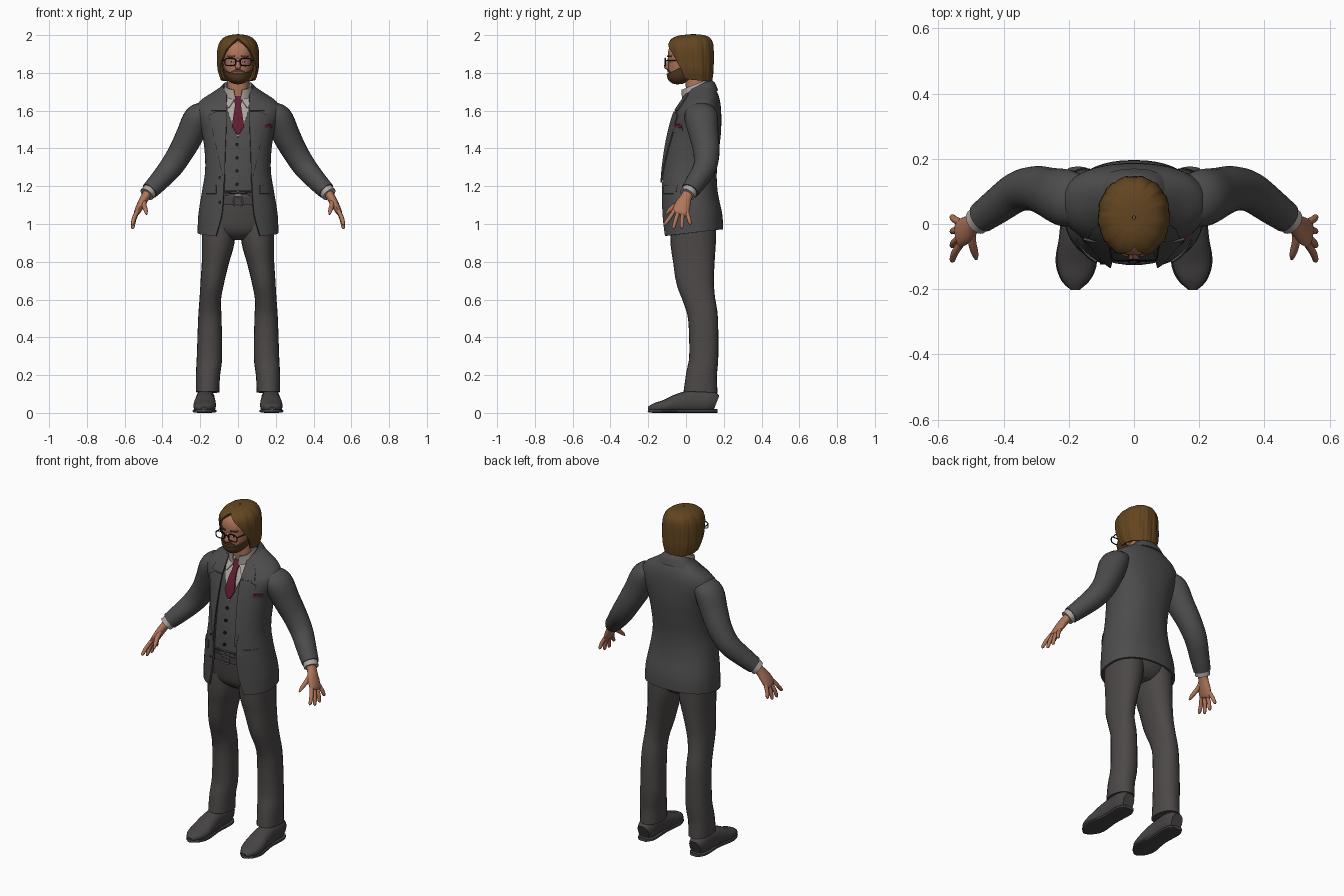
import bpy, bmesh
from math import sin, cos, pi, asin, copysign, radians
from mathutils import Vector
from mathutils.bvhtree import BVHTree

if "Cube" in bpy.data.objects:
    bpy.data.objects.remove(bpy.data.objects["Cube"])


def colour(name, r, g, b):
    m = bpy.data.materials.new(name)
    m.use_nodes = True
    m.diffuse_color = (r, g, b, 1)
    node = next(n for n in m.node_tree.nodes if n.type == "BSDF_PRINCIPLED")
    node.inputs["Base Color"].default_value = (r, g, b, 1)
    node.inputs["Roughness"].default_value = 0.8
    return m


SUIT = colour("charcoal wool", .075, .072, .073)
TROUSER = colour("warm charcoal", .072, .065, .063)
SHOE = colour("dark leather", .062, .058, .057)
SHIRT = colour("shirt grey", .42, .38, .36)
TIE = colour("burgundy silk", .12, .012, .03)
SKIN = colour("skin", .43, .18, .105)
HAIR = colour("brown hair", .125, .06, .015)
BEARD = colour("dark brown beard", .09, .045, .018)
BLACK = colour("black", .012, .012, .012)
METAL = colour("buckle metal", .3, .29, .28)


def power(v, e):
    return copysign(abs(v) ** e, v)


def smooth(rows, k=4):
    """Catmull-Rom interpolation of tuples."""
    out, last = [], len(rows) - 1
    for i in range(last):
        quad = (rows[max(i - 1, 0)], rows[i], rows[i + 1], rows[min(i + 2, last)])
        for s in range(k):
            t = s / k
            out.append([b + t * (c - a + t * (2*a - 5*b + 4*c - d + t * (3*(b - c) + d - a))) / 2
                        for a, b, c, d in zip(*quad)])
    return out + [rows[-1]]


def skin_rings(rings, cap):
    bm = bmesh.new()
    grid = [[bm.verts.new(p) for p in ring] for ring in rings]
    for lo, hi in zip(grid, grid[1:]):
        for j in range(len(lo) - 1):
            bm.faces.new((lo[j], lo[j + 1], hi[j + 1], hi[j]))
    if cap:
        bm.faces.new(grid[0][:-1])
        bm.faces.new(grid[-1][:-1])
    bmesh.ops.remove_doubles(bm, verts=bm.verts, dist=.0001)
    bmesh.ops.recalc_face_normals(bm, faces=bm.faces)
    return bm


def build(name, rings, mat, cap=True, thick=0, mirror=False):
    """Skin rings of points into an object; returns its surface for projection."""
    bm = skin_rings(rings, cap)
    form = BVHTree.FromBMesh(bm)
    me = bpy.data.meshes.new(name)
    bm.to_mesh(me)
    bm.free()
    me.materials.append(mat)
    me.polygons.foreach_set("use_smooth", [True] * len(me.polygons))
    ob = bpy.data.objects.new(name, me)
    bpy.context.collection.objects.link(ob)
    if thick:
        mod = ob.modifiers.new("thickness", "SOLIDIFY")
        mod.thickness, mod.offset = thick, 0
    if mirror:
        ob.modifiers.new("mirror", "MIRROR")
    split = ob.modifiers.new("sharp edges", "EDGE_SPLIT")
    split.split_angle = radians(45)
    return form


def sheath(rows, n=48, p=2.3, front=False, ridge=0):
    """Rings from (z front, z back, half width, y front, y back, gap or arc)."""
    rings = []
    for k, (zf, zb, a, yf, yb, gap) in enumerate(smooth(rows)):
        c, b = (yf + yb) / 2, (yb - yf) / 2
        start = -gap if front else asin(min(1, max(0, gap) / a) ** (p / 2))
        end = gap if front else 2 * pi - start
        ring = []
        for i in range(n + 1):
            t = start + (end - start) * i / n
            w = 1 + ridge * (sin(13 * t + k * .12) + .6 * sin(29 * t - k * .15))
            x, y = a * w * power(sin(t), 2 / p), c - b * w * power(cos(t), 2 / p)
            ring.append((x, y, zf + (zb - zf) * (y - yf) / (yb - yf)))
        rings.append(ring)
    return rings


def tube(name, path, mat, mirror=False, ref=(0, 1, 0), n=16, p=2, k=4):
    """Sweep an oval along (x, y, z, radius, radius)."""
    pts = smooth(path, k)
    rings = []
    for i, (x, y, z, r, s) in enumerate(pts):
        tan = Vector(pts[min(i + 1, len(pts) - 1)][:3]) - Vector(pts[max(i - 1, 0)][:3])
        u = tan.cross(Vector(ref)).normalized()
        v = tan.cross(u).normalized()
        angles = [2 * pi * j / n for j in range(n + 1)]
        rings.append([Vector((x, y, z)) + u * r * power(cos(a), 2 / p) + v * s * power(sin(a), 2 / p)
                      for a in angles])
    return build(name, rings, mat, mirror=mirror)


def hit(form, x, z):
    loc = form.ray_cast(Vector((x, -1, z)), Vector((0, 1, 0)))[0]
    return (loc or form.find_nearest(Vector((x, -.1, z)))[0]).y


def patch(name, form, rows, mat, lift=.004, thick=.006, mirror=False, n=6, sub=3):
    """Plate laid on a form; rows are (z, x from, x to)."""
    fine = [[a + (b - a) * s / sub for a, b in zip(r, q)] for r, q in zip(rows, rows[1:]) for s in range(sub)]
    rings = []
    for z, x0, x1 in fine + [rows[-1]]:
        xs = [x0 + (x1 - x0) * j / n for j in range(n + 1)]
        rings.append([(x, hit(form, x, z) - lift, z) for x in xs])
    build(name, rings, mat, cap=False, thick=thick, mirror=mirror)


def button(name, form, x, z, mat=BLACK):
    y = hit(form, x, z)
    tube(name, [(x, y, z, .009, .009), (x, y - .008, z, .009, .009)], mat, ref=(0, 0, 1), n=12, k=1)


# Jacket, open at the front
jacket = [(.935, .972, .208, -.125, .19, .115), (1.05, 1.05, .204, -.128, .186, .085),
          (1.17, 1.17, .185, -.13, .162, .075), (1.28, 1.28, .168, -.125, .157, .073),
          (1.4, 1.4, .172, -.108, .17, .072), (1.5, 1.5, .19, -.085, .18, .07),
          (1.585, 1.6, .22, -.058, .18, .068), (1.625, 1.66, .2, -.035, .172, .066),
          (1.66, 1.705, .14, -.012, .155, .064), (1.695, 1.745, .078, .005, .13, .058)]
build("jacket", sheath(jacket, n=64), SUIT, cap=False, thick=.012)
form_mesh = skin_rings(sheath([r[:5] + (0,) for r in jacket]), False)
coat = BVHTree.FromBMesh(form_mesh)
form_mesh.free()
build("jacket_collar", sheath([(1.64, 1.705, .125, -.022, .166, .095), (1.67, 1.745, .095, -.01, .15, .08),
                               (1.695, 1.76, .076, 0, .128, .062)]), SUIT, cap=False, thick=.008)
patch("lapels", coat, [(1.22, .07, .074), (1.35, .068, .102), (1.5, .062, .135), (1.575, .06, .155),
                       (1.595, .06, .115)], SUIT, lift=.011, thick=.007, mirror=True)
patch("upper_lapels", coat, [(1.6, .06, .14), (1.64, .06, .13), (1.69, .06, .085)], SUIT,
      lift=.011, thick=.007, mirror=True)
patch("pocket_flaps", coat, [(1.16, .115, .176), (1.205, .115, .172)], SUIT, lift=.01, thick=.009, mirror=True)
patch("breast_pocket", coat, [(1.485, .12, .178), (1.51, .122, .18)], SUIT, lift=.01, thick=.008)
patch("pocket_square", coat, [(1.51, .125, .178), (1.528, .13, .182)], TIE, lift=.01, thick=.007)
for z in (1.115, 1.245):
    button("jacket_button", coat, -.095, z)

# Waistcoat, shirt front and tie
vest_rows = [(f - .008, b - .008, a - .014, yf + .01, yb - .015, 0) for f, b, a, yf, yb, g in jacket[2:]]
vest = build("waistcoat", sheath(vest_rows), SUIT)
patch("waistcoat_points", vest, [(1.13, .03, .033), (1.175, .002, .075)], SUIT, mirror=True)
patch("shirt_front", vest, [(1.46, -.002, .002), (1.56, -.042, .042), (1.64, -.066, .066),
                            (1.69, -.06, .06)], SHIRT)
patch("shirt_hem", vest, [(1.14, -.026, .026), (1.172, -.003, .003)], SHIRT, lift=.002)
patch("tie", vest, [(1.475, -.006, .006), (1.52, -.032, .032), (1.63, -.015, .015),
                    (1.64, -.017, .017), (1.675, -.025, .025)], TIE, lift=.011, thick=.009)
patch("shirt_collar_points", vest, [(1.615, .048, .055), (1.65, .024, .066), (1.69, .014, .062)], SHIRT,
      lift=.014, thick=.007, mirror=True)
build("shirt_collar", sheath([(1.66, 1.72, .074, -.018, .115, .012), (1.71, 1.765, .066, -.022, .112, .022)]),
      SHIRT, cap=False, thick=.008)
for i in range(4):
    button("waistcoat_button", vest, -.005, 1.21 + i * .07)

# Trousers, belt and buckle
build("trouser_hips", sheath([(.915, .915, .07, -.03, .11, 0), (.96, .96, .16, -.08, .15, 0),
                              (1.05, 1.05, .175, -.1, .158, 0), (1.15, 1.15, .165, -.108, .14, 0)]), TROUSER)
belt = build("belt", sheath([(1.1, 1.1, .172, -.113, .145, 0), (1.14, 1.14, .17, -.115, .142, 0)]), SHOE)
corners = [(cos(i * pi / 8), sin(i * pi / 8)) for i in range(17)]
tube("belt_buckle", [(.024 * power(c, .5), -.122, 1.12 + .022 * power(s, .5), .004, .004)
                     for c, s in corners], METAL, n=8, k=1)
tube("trouser_legs", [(.1, .038, 1, .092, .12), (.106, .038, .9, .086, .12), (.12, .042, .8, .072, .11),
                      (.135, .048, .7, .063, .1), (.147, .07, .6, .057, .085), (.149, .09, .5, .062, .079),
                      (.151, .094, .3, .067, .077), (.159, .082, .2, .064, .082), (.161, .077, .11, .062, .09)],
     TROUSER, mirror=True, n=24, p=2.2)

# Shoes
tube("shoes", [(.172, .16, .05, .036, .045), (.172, .12, .062, .05, .06), (.173, .04, .062, .05, .06),
               (.174, -.04, .052, .056, .05), (.177, -.11, .036, .06, .034), (.18, -.165, .027, .046, .025),
               (.18, -.2, .02, .016, .012)], SHOE, mirror=True, ref=(0, 0, 1), p=2.4)
tube("shoe_soles", [(.172, .166, .01, .03, .01), (.172, .12, .01, .053, .01), (.173, 0, .01, .05, .01),
                    (.177, -.11, .01, .064, .01), (.18, -.17, .01, .046, .01), (.18, -.202, .012, .014, .008)],
     SHOE, mirror=True, ref=(0, 0, 1), p=3.5)

# Sleeves, cuffs and hands
tube("sleeves", [(.16, .075, 1.6, .045, .075), (.21, .08, 1.565, .074, .088), (.255, .095, 1.47, .073, .078),
                 (.3, .108, 1.385, .067, .07), (.355, .1, 1.3, .062, .062), (.42, .055, 1.225, .053, .055),
                 (.468, .02, 1.175, .046, .048)], SUIT, mirror=True, n=24)
tube("shirt_cuffs", [(.455, .03, 1.19, .04, .042), (.483, .007, 1.157, .04, .042)], SHIRT, mirror=True, n=20)
tube("palms", [(.47, .018, 1.175, .026, .03), (.493, 0, 1.14, .023, .031), (.515, -.018, 1.1, .021, .042),
               (.535, -.03, 1.062, .016, .043), (.54, -.034, 1.05, .008, .036)], SKIN, mirror=True)
for i, (name, drop) in enumerate([("index", .068), ("middle", .088), ("ring", .086), ("little", .065)]):
    y, lean = -.062 + .022 * i, .012 * (i - 2.2)
    tube(name + "_fingers", [(.532, y, 1.07, .011, .011), (.55, y + lean, 1.065 - drop / 2, .011, .011),
                             (.557, y + lean * 1.8, 1.07 - drop, .009, .009),
                             (.556, y + lean * 2, 1.062 - drop, .003, .003)], SKIN, mirror=True, n=10)
tube("thumbs", [(.498, -.01, 1.13, .014, .016), (.497, -.055, 1.1, .013, .014), (.488, -.09, 1.07, .011, .011),
                (.484, -.108, 1.05, .004, .004)], SKIN, mirror=True, n=10)

# Head, nose and beard
build("neck", sheath([(1.64, 1.66, .058, .005, .1, 0), (1.78, 1.78, .056, -.005, .11, 0)]), SKIN)
head = build("head", sheath([(1.75, 1.79, .035, -.05, .09, 0), (1.77, 1.8, .06, -.083, .11, 0),
                             (1.81, 1.82, .073, -.092, .12, 0), (1.86, 1.86, .08, -.093, .125, 0),
                             (1.91, 1.91, .085, -.095, .13, 0), (1.95, 1.95, .078, -.08, .12, 0),
                             (1.98, 1.98, .045, -.04, .09, 0)]), SKIN)
tube("nose", [(0, -.088, 1.875, .008, .008), (0, -.102, 1.845, .011, .011), (0, -.104, 1.832, .015, .012),
              (0, -.092, 1.82, .01, .006)], SKIN)
build("beard", sheath([(1.745, 1.79, .02, -.02, .08, 1.5), (1.745, 1.8, .048, -.062, .1, 1.5),
                       (1.765, 1.83, .068, -.091, .115, 1.5), (1.795, 1.9, .08, -.099, .125, 1.5)], front=True),
      BEARD, cap=False, thick=.008)
patch("moustache", head, [(1.803, -.038, .038), (1.812, -.03, .03), (1.82, -.014, .014)], BEARD)
patch("eyebrows", head, [(1.884, .016, .052), (1.892, .018, .056)], BEARD, mirror=True)
patch("eyes", head, [(1.855, .024, .046), (1.863, .027, .043)], SHIRT, lift=.001, thick=.004, mirror=True)
patch("pupils", head, [(1.854, .031, .039), (1.864, .031, .039)], BLACK, lift=.002, thick=.004, mirror=True)

# Glasses
tube("glasses_rims", [(.041 + .029 * power(c, .6), -.11, 1.858 + .02 * power(s, .6), .003, .003)
                      for c, s in corners], BLACK, mirror=True, n=8, k=1)
tube("glasses_bridge", [(-.013, -.11, 1.863, .003, .003), (.013, -.11, 1.863, .003, .003)], BLACK, n=8, k=1)
tube("glasses_temples", [(.069, -.11, 1.866, .003, .003), (.09, .03, 1.866, .003, .003)], BLACK,
     mirror=True, ref=(0, 0, 1), n=8, k=1)

# Hair: ridged shell with a curtain opening over the face
build("hair", sheath([(1.775, 1.755, .085, -.05, .13, .076), (1.82, 1.81, .1, -.075, .138, .088),
                      (1.87, 1.87, .103, -.088, .14, .08), (1.92, 1.92, .102, -.096, .14, .058),
                      (1.953, 1.96, .092, -.092, .135, .03), (1.978, 1.985, .07, -.066, .115, 0),
                      (1.992, 1.996, .035, -.03, .075, 0), (1.996, 1.998, .004, .015, .025, 0)],
                     n=120, p=2.1, ridge=.014), HAIR, cap=False, thick=.014)
